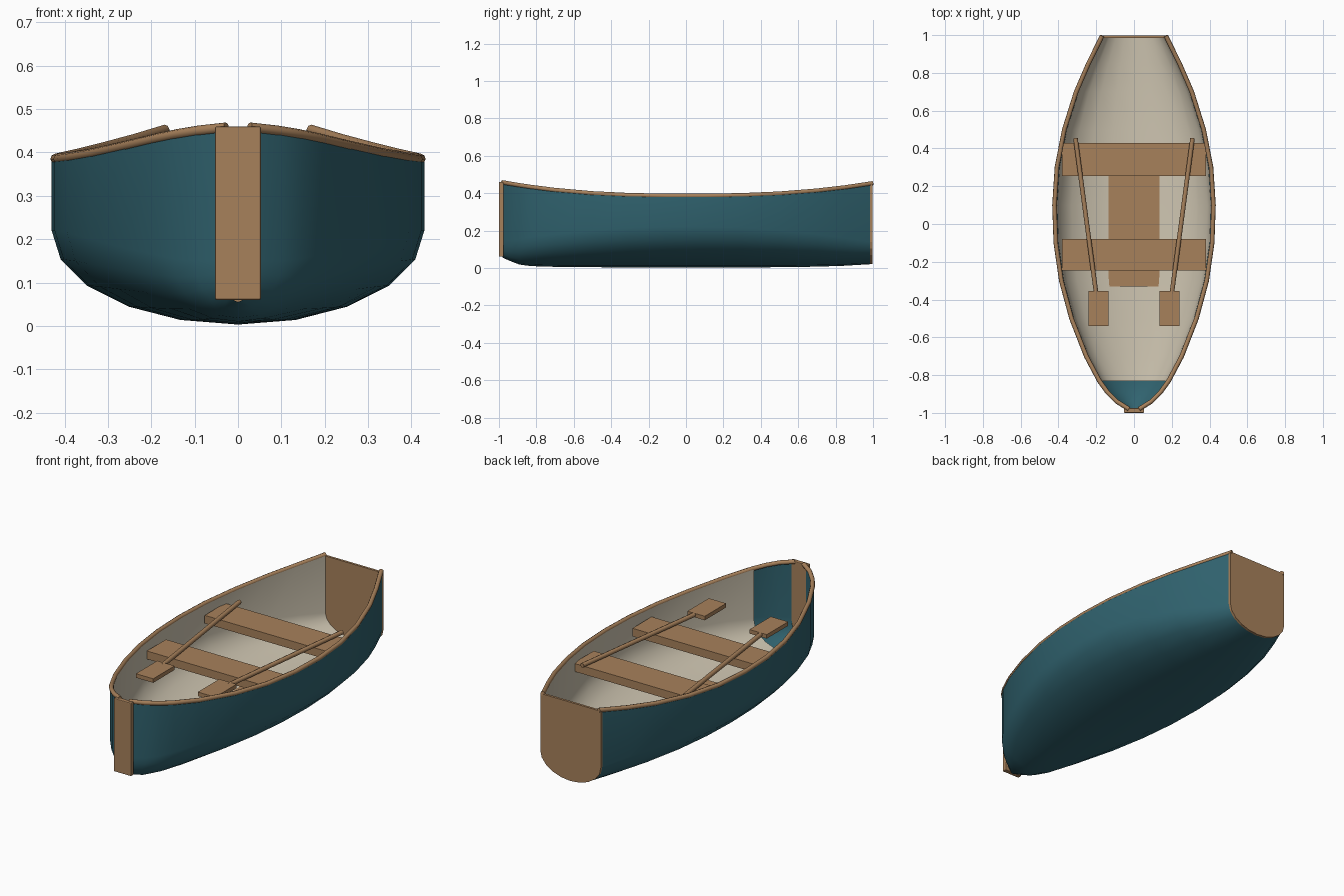
import bpy, bmesh, math
from mathutils import Vector

old = bpy.data.objects.get("Cube")
if old:
    bpy.data.objects.remove(old, do_unlink=True)


def material(name, rgb):
    m = bpy.data.materials.new(name)
    m.use_nodes = True
    m.diffuse_color = (*rgb, 1)
    m.node_tree.nodes["Principled BSDF"].inputs["Base Color"].default_value = (*rgb, 1)
    return m


TEAL = material("teal_paint", (0.03, 0.125, 0.16))
CREAM = material("cream_paint", (0.62, 0.56, 0.44))
WOOD = material("warm_wood", (0.39, 0.22, 0.105))

# Stations along the boat: y, half width, keel height, bilge height
STATIONS = [
    (-0.98, 0.036, 0.055, 0.15), (-0.94, 0.10, 0.037, 0.15), (-0.89, 0.15, 0.018, 0.155),
    (-0.83, 0.193, 0.01, 0.165), (-0.7, 0.262, 0.006, 0.18), (-0.5, 0.34, 0.004, 0.2),
    (-0.3, 0.394, 0.003, 0.215), (-0.1, 0.423, 0.003, 0.22), (0.1, 0.43, 0.003, 0.22),
    (0.3, 0.417, 0.003, 0.215), (0.5, 0.378, 0.004, 0.2), (0.7, 0.315, 0.007, 0.18),
    (0.85, 0.25, 0.012, 0.16), (0.985, 0.183, 0.02, 0.14),
]


def sheer(y):
    return 0.385 + (0.076 if y < 0 else 0.068) * abs(y) ** 2.5


def section(station, inset=0.0):
    """Half-round bottom with straight sides up to the sheer."""
    y, b, keel, bilge = station
    b, keel, top = b - inset, keel + inset, sheer(y)
    pts = [Vector((-b, y, top))]
    for i in range(-5, 6):
        a = math.radians(18 * i)
        pts.append(Vector((b * math.sin(a), y, bilge - (bilge - keel) * math.cos(a))))
    return pts + [Vector((b, y, top))]


def finish(name, bm, mat, smooth=None):
    me = bpy.data.meshes.new(name)
    bm.to_mesh(me)
    bm.free()
    me.materials.append(mat)
    ob = bpy.data.objects.new(name, me)
    bpy.context.collection.objects.link(ob)
    if smooth:
        bpy.ops.object.select_all(action="DESELECT")
        ob.select_set(True)
        bpy.context.view_layer.objects.active = ob
        bpy.ops.object.shade_smooth_by_angle(angle=math.radians(smooth))
    return ob


def loft(name, sections, mat, inward=False):
    bm = bmesh.new()
    rows = [[bm.verts.new(p) for p in s] for s in sections]
    for r, q in zip(rows, rows[1:]):
        for i in range(len(r) - 1):
            f = (r[i], r[i + 1], q[i + 1], q[i])
            bm.faces.new(f[::-1] if inward else f)
    return finish(name, bm, mat, 60)


def box(name, lo, hi, mat=WOOD, bevel=0.0):
    bm = bmesh.new()
    bmesh.ops.create_cube(bm, size=1)
    lo, hi = Vector(lo), Vector(hi)
    for v in bm.verts:
        v.co = (lo + hi) / 2 + v.co * (hi - lo)
    ob = finish(name, bm, mat)
    if bevel:
        mod = ob.modifiers.new("soft_edges", "BEVEL")
        mod.width, mod.segments = bevel, 2
    return ob


def rod(name, points, radius, mat=WOOD):
    cu = bpy.data.curves.new(name, "CURVE")
    cu.dimensions = "3D"
    cu.bevel_depth, cu.bevel_resolution, cu.use_fill_caps = radius, 2, True
    sp = cu.splines.new("POLY")
    sp.points.add(len(points) - 1)
    for p, co in zip(sp.points, points):
        p.co = (*co, 1)
    cu.materials.append(mat)
    ob = bpy.data.objects.new(name, cu)
    bpy.context.collection.objects.link(ob)
    return ob


# Painted hull, and the cream lining that stops short of the bow
loft("hull", [section(s) for s in STATIONS], TEAL)
lining = [section(s, 0.022) for s in STATIONS if s[0] > -0.84]
loft("lining", lining, CREAM, inward=True)

# Transom: a slab in the shape of the last section
bm = bmesh.new()
face = bm.faces.new([bm.verts.new(p) for p in section(STATIONS[-1])])
ext = bmesh.ops.extrude_face_region(bm, geom=[face])
for v in ext["geom"]:
    if isinstance(v, bmesh.types.BMVert):
        v.co.y += 0.013
bmesh.ops.recalc_face_normals(bm, faces=bm.faces)
finish("transom", bm, WOOD)

# Stem post
box("stem_post", (-0.053, -1.0, 0.06), (0.053, -0.975, 0.46), bevel=0.004)

# Seats and floor boards
box("front_seat", (-0.38, -0.245, 0.298), (0.38, -0.08, 0.342))
box("rear_seat", (-0.38, 0.255, 0.302), (0.38, 0.43, 0.346))

for side, word in ((1, "left"), (-1, "right")):
    # Gunwale along the sheer
    path = [Vector((side * (s[1] - 0.009), s[0], sheer(s[0]))) for s in STATIONS]
    path.append(path[-1] + Vector((-side * 0.005, 0.012, 0.002)))
    rod(word + "_gunwale", path, 0.012)
    # Floor board
    xs = sorted((0, side * 0.135))
    box(word + "_floor_board", (xs[0], -0.33, 0.02), (xs[1], 0.3, 0.039))
    # Oar
    rod(word + "_oar_shaft", [(side * 0.2, -0.37, 0.358), (side * 0.31, 0.455, 0.362)], 0.012)
    xs = sorted((side * 0.135, side * 0.24))
    box(word + "_oar_blade", (xs[0], -0.54, 0.346), (xs[1], -0.355, 0.368))
